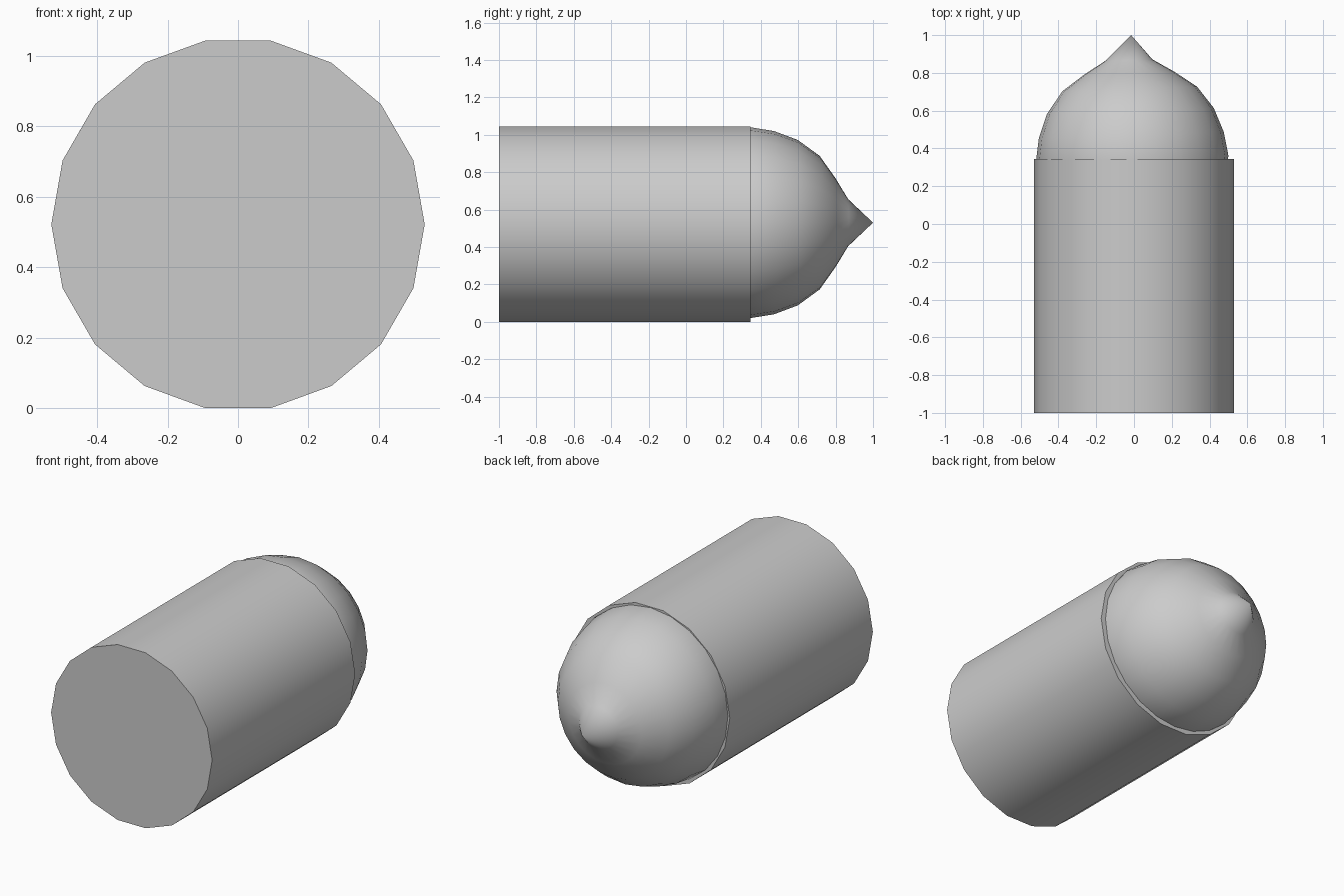
import bpy, math
from mathutils import Matrix, Vector

cube = bpy.data.objects.get("Cube")
if cube:
    bpy.data.objects.remove(cube, do_unlink=True)

grey = bpy.data.materials.new("light grey")
grey.use_nodes = True
colour = (0.6, 0.6, 0.6, 1)
grey.diffuse_color = colour
grey.node_tree.nodes["Principled BSDF"].inputs["Base Color"].default_value = colour


def lathe_y(name, profile, sides, start_cap=False, end_cap=False, tip=None):
    """Revolve (radius, y) points around the y axis, with optional caps or a tip."""
    verts, faces = [], []
    for r, y in profile:
        for i in range(sides):
            a = math.tau * i / sides
            verts.append((r * math.cos(a), y, r * math.sin(a)))
    for k in range(len(profile) - 1):
        for i in range(sides):
            j = (i + 1) % sides
            a, b = k * sides, (k + 1) * sides
            faces.append((a + i, b + i, b + j, a + j))
    last = (len(profile) - 1) * sides
    if start_cap:
        faces.append(tuple(range(sides)))
    if end_cap:
        faces.append(tuple(last + i for i in reversed(range(sides))))
    if tip:
        verts.append(tip)
        for i in range(sides):
            faces.append((last + i, len(verts) - 1, last + (i + 1) % sides))
    mesh = bpy.data.meshes.new(name)
    mesh.from_pydata(verts, [], faces)
    mesh.materials.append(grey)
    obj = bpy.data.objects.new(name, mesh)
    bpy.context.collection.objects.link(obj)
    return obj


def smooth(obj, degrees):
    bpy.ops.object.select_all(action="DESELECT")
    obj.select_set(True)
    bpy.context.view_layer.objects.active = obj
    bpy.ops.object.shade_smooth_by_angle(angle=math.radians(degrees))


# Eighteen-sided casing, closed at both ends
casing = lathe_y("casing", [(0.53, -1), (0.53, 0.345)], 18, True, True)
casing.location.z = 0.522
smooth(casing, 40)

# Slightly tilted dome, its pole drawn out into a point
place = Matrix.Translation((-0.01, 0.345, 0.53)) @ Matrix.Rotation(math.radians(2), 4, "Z")
tip = place.inverted() @ Vector((-0.015, 1, 0.53))
dome = lathe_y("nose_dome",
               [(0.493, -0.13), (0.51, 0), (0.49, 0.125), (0.442, 0.253),
                (0.357, 0.37), (0.237, 0.455), (0.126, 0.522)],
               24, tip=tuple(tip))
dome.matrix_world = place
smooth(dome, 80)
